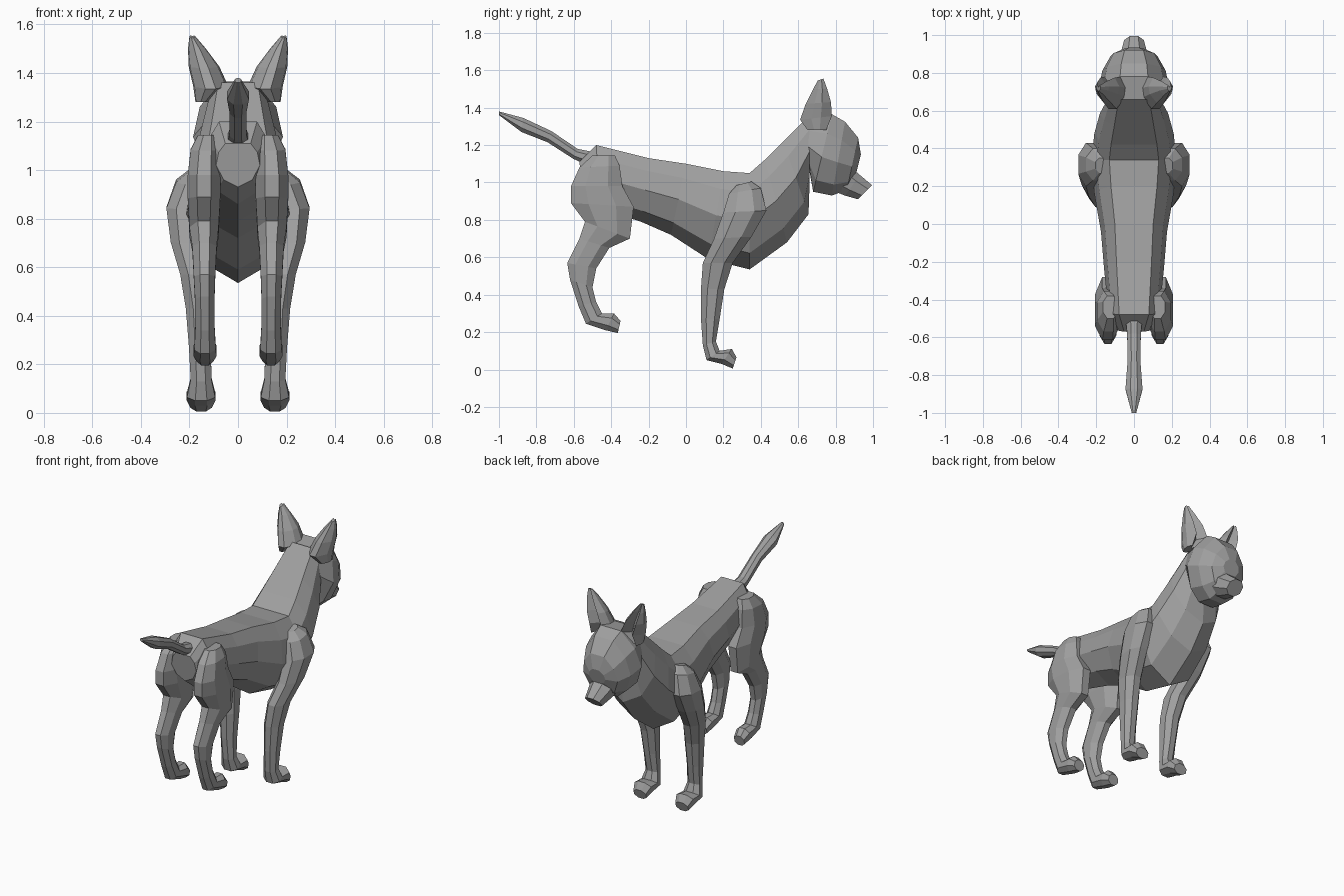
import bpy, bmesh

grey = bpy.data.materials.new("plain grey")
grey.diffuse_color = (0.35, 0.35, 0.35, 1)

# Cross-sections: (position from first to second guide point, fraction of half width)
OVAL = [(0, 0.42), (0.28, 1), (0.72, 1), (1, 0.42)]
TORSO = [(0, 0.58), (0.2, 0.88), (0.5, 1), (0.83, 0.66), (1, 0)]
SKULL = [(0, 0.4), (0.25, 0.85), (0.55, 1), (0.85, 0.72), (1, 0.3)]
CUP = [(0, 0.3), (0.35, 0.9), (0.65, 1), (1, 0.6), (0.65, 0)]


def loft(name, rows, half, mirror=False):
    """Skin rings; each row is y1, z1, y2, z2, centre x, half width."""
    ring = half + [(t, -s) for t, s in reversed(half) if s > 0]
    bm = bmesh.new()
    loops = []
    for y1, z1, y2, z2, xc, w in rows:
        loops.append([bm.verts.new((xc + s * w, y1 + (y2 - y1) * t, z1 + (z2 - z1) * t))
                      for t, s in ring])
    n = len(ring)
    for a, b in zip(loops, loops[1:]):
        for i in range(n):
            j = (i + 1) % n
            bm.faces.new((a[i], a[j], b[j], b[i]))
    bm.faces.new(loops[0])
    bm.faces.new(loops[-1])
    bmesh.ops.recalc_face_normals(bm, faces=bm.faces)
    mesh = bpy.data.meshes.new(name)
    bm.to_mesh(mesh)
    bm.free()
    mesh.materials.append(grey)
    obj = bpy.data.objects.new(name, mesh)
    bpy.context.collection.objects.link(obj)
    if mirror:
        obj.modifiers.new("mirror", 'MIRROR').use_mirror_merge = False
    return obj


# Torso and neck, rump to throat (top point, bottom point)
loft("body", [
    (-0.57, 1.11, -0.55, 0.93, 0, 0.09),
    (-0.48, 1.20, -0.46, 0.86, 0, 0.135),
    (-0.20, 1.13, -0.24, 0.79, 0, 0.16),
    (0.00, 1.10, -0.08, 0.72, 0, 0.175),
    (0.20, 1.06, 0.12, 0.59, 0, 0.21),
    (0.34, 1.05, 0.34, 0.535, 0, 0.225),
    (0.42, 1.12, 0.54, 0.68, 0, 0.21),
    (0.52, 1.22, 0.655, 0.83, 0, 0.18),
    (0.66, 1.36, 0.66, 0.97, 0, 0.14)], TORSO)

# Head, nape to face
loft("head", [
    (0.65, 1.35, 0.66, 1.06, 0, 0.14),
    (0.78, 1.365, 0.68, 0.95, 0, 0.185),
    (0.85, 1.325, 0.78, 0.93, 0, 0.168),
    (0.92, 1.24, 0.86, 0.96, 0, 0.125),
    (0.935, 1.15, 0.91, 1.05, 0, 0.06)], SKULL)

# Muzzle
loft("muzzle", [
    (0.86, 1.10, 0.80, 0.95, 0, 0.085),
    (0.93, 1.04, 0.85, 0.93, 0, 0.07),
    (0.995, 0.985, 0.92, 0.91, 0, 0.052)], OVAL)

# Tail, rump to tip
loft("tail", [
    (-0.48, 1.16, -0.52, 1.09, 0, 0.045),
    (-0.58, 1.18, -0.60, 1.125, 0, 0.036),
    (-0.72, 1.275, -0.74, 1.215, 0, 0.034),
    (-0.87, 1.345, -0.88, 1.27, 0, 0.045),
    (-1.00, 1.38, -1.00, 1.36, 0, 0.012)], OVAL)

# Ears, cupped at the front
loft("ears", [
    (0.65, 1.28, 0.75, 1.28, 0.145, 0.03),
    (0.61, 1.335, 0.78, 1.355, 0.113, 0.072),
    (0.64, 1.42, 0.775, 1.43, 0.140, 0.063),
    (0.68, 1.50, 0.755, 1.50, 0.169, 0.037),
    (0.705, 1.545, 0.735, 1.555, 0.188, 0.012)], CUP, True)

# Front legs, shoulder to toe (rear point, front point)
loft("front_legs", [
    (0.27, 0.985, 0.35, 1.005, 0.17, 0.035),
    (0.23, 0.94, 0.40, 0.97, 0.19, 0.065),
    (0.20, 0.84, 0.43, 0.85, 0.225, 0.07),
    (0.15, 0.70, 0.35, 0.71, 0.215, 0.062),
    (0.09, 0.57, 0.25, 0.57, 0.18, 0.058),
    (0.08, 0.43, 0.205, 0.43, 0.162, 0.053),
    (0.08, 0.27, 0.18, 0.27, 0.157, 0.045),
    (0.09, 0.13, 0.16, 0.15, 0.152, 0.043),
    (0.11, 0.05, 0.18, 0.10, 0.152, 0.058),
    (0.19, 0.03, 0.245, 0.11, 0.152, 0.06),
    (0.25, 0.005, 0.27, 0.065, 0.152, 0.045)], OVAL, True)

# Hind legs, hip to toe (rear point, front point)
loft("hind_legs", [
    (-0.50, 1.145, -0.38, 1.145, 0.125, 0.04),
    (-0.57, 1.08, -0.355, 1.09, 0.135, 0.06),
    (-0.615, 0.98, -0.34, 0.98, 0.14, 0.067),
    (-0.615, 0.89, -0.28, 0.87, 0.14, 0.067),
    (-0.54, 0.79, -0.30, 0.70, 0.14, 0.06),
    (-0.57, 0.70, -0.41, 0.65, 0.138, 0.05),
    (-0.635, 0.57, -0.48, 0.54, 0.138, 0.044),
    (-0.62, 0.48, -0.50, 0.44, 0.137, 0.04),
    (-0.575, 0.34, -0.48, 0.36, 0.136, 0.04),
    (-0.535, 0.245, -0.45, 0.30, 0.136, 0.044),
    (-0.43, 0.21, -0.385, 0.30, 0.136, 0.048),
    (-0.365, 0.195, -0.35, 0.26, 0.136, 0.036)], OVAL, True)
